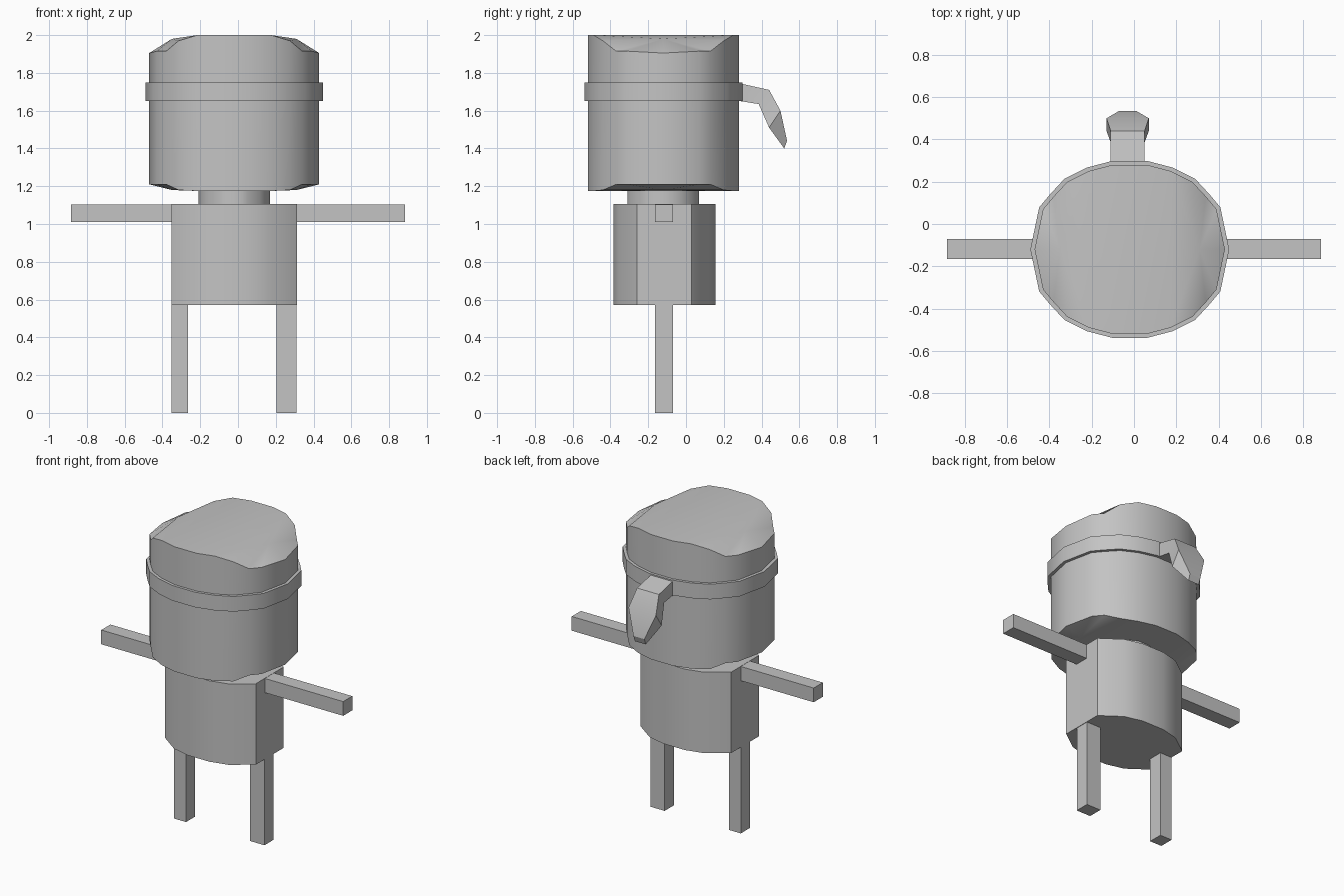
import bpy, bmesh, math

if "Cube" in bpy.data.objects:
    bpy.data.objects.remove(bpy.data.objects["Cube"])

# Single plain grey
grey = bpy.data.materials.new("plain grey")
grey.use_nodes = True
GREY = (0.55, 0.55, 0.55, 1)
grey.diffuse_color = GREY
grey.node_tree.nodes["Principled BSDF"].inputs["Base Color"].default_value = GREY

CX, CY = -0.02, -0.12   # shared axis of head, band and torso


def finish(name, bm, smooth=None):
    """Turn a bmesh into a coloured object."""
    bmesh.ops.recalc_face_normals(bm, faces=bm.faces[:])
    mesh = bpy.data.meshes.new(name)
    bm.to_mesh(mesh)
    bm.free()
    mesh.materials.append(grey)
    obj = bpy.data.objects.new(name, mesh)
    bpy.context.collection.objects.link(obj)
    if smooth:
        bpy.ops.object.select_all(action='DESELECT')
        obj.select_set(True)
        bpy.context.view_layer.objects.active = obj
        bpy.ops.object.shade_smooth_by_angle(angle=math.radians(smooth))
    return obj


def mirrored_ring(quarter):
    """Mirror a quarter outline (dx, dy, top drop, bottom lift) to a full ring."""
    half = quarter + [(-p[0],) + p[1:] for p in reversed(quarter)]
    low = [(p[0], -p[1]) + p[2:] for p in reversed(half) if p[1] > 0]
    return half + low


def loop_faces(bm, a, b):
    n = len(a)
    for i in range(n):
        bm.faces.new((a[i], a[(i + 1) % n], b[(i + 1) % n], b[i]))


def prism(name, quarter, z0, z1, scale=1.0, cy=CY):
    """Straight-walled block with flat caps."""
    bm = bmesh.new()
    ring = mirrored_ring([(x, y, 0, 0) for x, y in quarter])
    rows = [[bm.verts.new((CX + x * scale, cy + y * scale, z)) for x, y, _, _ in ring]
            for z in (z0, z1)]
    loop_faces(bm, *rows)
    for row in rows:
        bm.faces.new(row)
    return finish(name, bm, 45)


def box(name, x0, x1, y0, y1, z0, z1):
    bm = bmesh.new()
    bmesh.ops.create_cube(bm, size=1)
    for v in bm.verts:
        v.co = ((x0 + x1) / 2 + v.co.x * (x1 - x0),
                (y0 + y1) / 2 + v.co.y * (y1 - y0),
                (z0 + z1) / 2 + v.co.z * (z1 - z0))
    return finish(name, bm)


# Head: rounded outline whose caps fall away towards both sides
head_outline = [(0.45, 0, 0.095, 0.035), (0.41, 0.19, 0.085, 0.035),
                (0.36, 0.25, 0.085, 0.035), (0.295, 0.32, 0.03, 0.005),
                (0.195, 0.37, 0, 0), (0.08, 0.40, 0, 0)]
ring = mirrored_ring(head_outline)
bm = bmesh.new()
top = [bm.verts.new((CX + x, CY + y, 2.0 - d)) for x, y, d, _ in ring]
bottom = [bm.verts.new((CX + x, CY + y, 1.175 + u)) for x, y, _, u in ring]
loop_faces(bm, bottom, top)
for row, apex_z in ((top, 1.98), (bottom, 1.18)):
    bm.faces.new([v for v, p in zip(row, ring) if abs(p[0]) < 0.2])
    for side in (1, -1):
        apex = bm.verts.new((CX + side * 0.33, CY, apex_z))
        part = [(v, p) for v, p in zip(row, ring) if side * p[0] > 0.19]
        part.sort(key=lambda q: q[1][1])
        fan = [v for v, _ in part]
        for i in range(len(fan)):
            bm.faces.new((fan[i], fan[(i + 1) % len(fan)], apex))
finish("head", bm, 45)

# Headband around the head
prism("headband", [p[:2] for p in head_outline], 1.65, 1.75, 1.045)

# Headband tail: (upper y, z), (lower y, z), half width
stations = [((0.26, 1.75), (0.26, 1.655), 0.08),
            ((0.44, 1.71), (0.385, 1.635), 0.08),
            ((0.50, 1.60), (0.44, 1.51), 0.10),
            ((0.535, 1.44), (0.52, 1.40), 0.04)]
bm = bmesh.new()
rows = []
for (uy, uz), (ly, lz), w in stations:
    rows.append([bm.verts.new(c) for c in ((-0.03 - w, uy, uz), (-0.03 + w, uy, uz),
                                           (-0.03 + w, ly, lz), (-0.03 - w, ly, lz))])
for a, b in zip(rows, rows[1:]):
    loop_faces(bm, a, b)
bm.faces.new(rows[0])
bm.faces.new(rows[-1])
finish("headband_tail", bm, 30)

# Neck and torso
neck = [(0.19 * math.cos(t * math.pi / 8), 0.19 * math.sin(t * math.pi / 8))
        for t in range(4)]
prism("neck", neck + [(0.04, 0.19)], 1.08, 1.20)
torso = [(0.332, 0.145), (0.20, 0.24), (0.08, 0.27)]
prism("torso", torso, 0.57, 1.105, cy=-0.115)

# Arms and legs
for name, inner, outer in (("left", 0.28, 0.885), ("right", -0.32, -0.885)):
    box(name + "_arm", min(inner, outer), max(inner, outer), -0.165, -0.07, 1.01, 1.104)
for name, x0, x1 in (("left", 0.205, 0.309), ("right", -0.352, -0.265)):
    box(name + "_leg", x0, x1, -0.165, -0.07, 0, 0.60)
